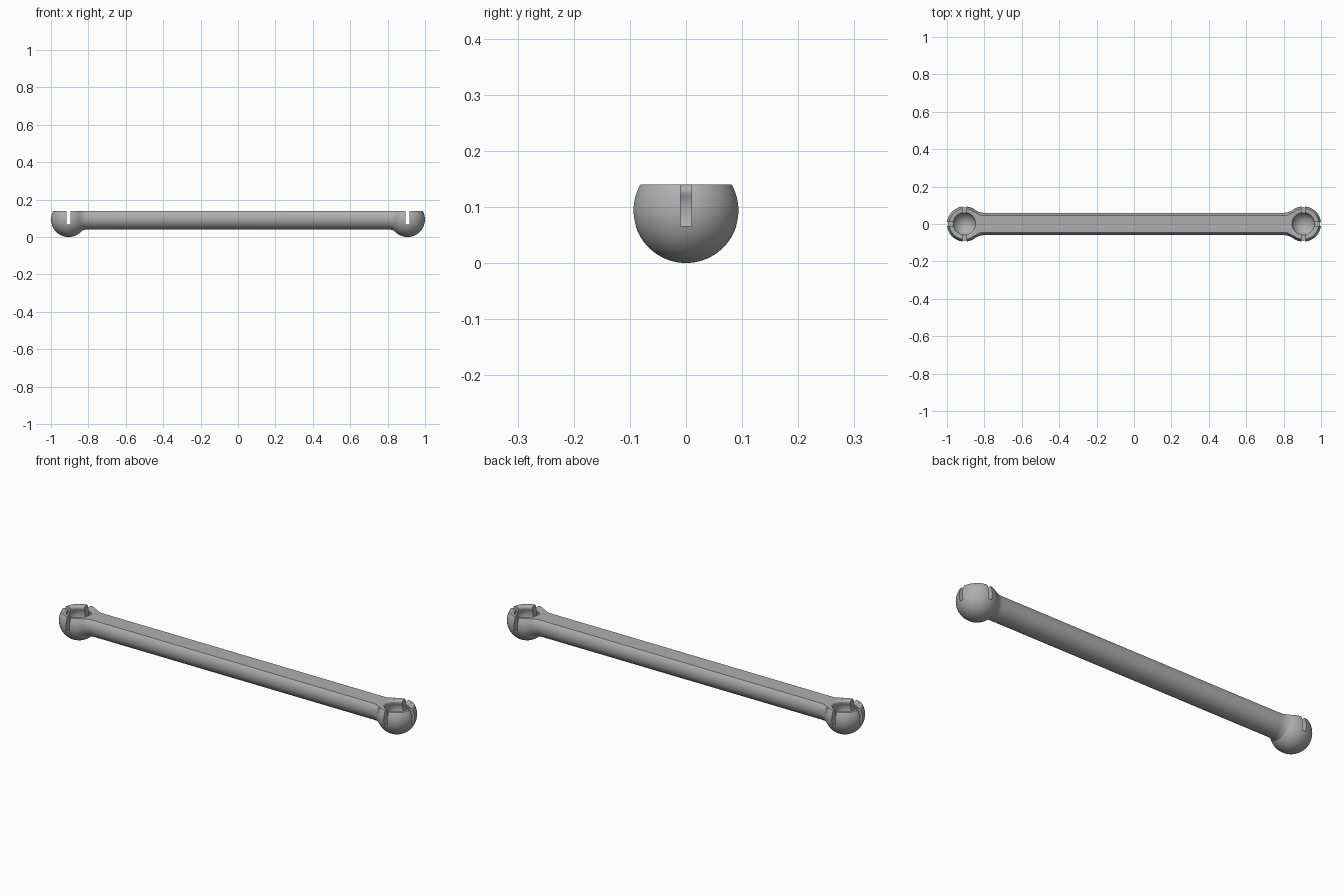
import bpy, bmesh
from math import sin, cos, pi, radians, sqrt
from mathutils import Matrix, Vector

if "Cube" in bpy.data.objects:
    bpy.data.objects.remove(bpy.data.objects["Cube"])

END_X = 0.906      # socket centre distance from the middle
BALL_R = 0.094     # ball radius, also its centre height
CAVITY_R = 0.065
TOP = 0.14         # height of the flat top
ROD_Z, ROD_R = 0.10, 0.06

grey = bpy.data.materials.new("plain grey")
grey.use_nodes = True
colour = (0.43, 0.43, 0.43, 1)
grey.diffuse_color = colour
grey.node_tree.nodes["Principled BSDF"].inputs["Base Color"].default_value = colour


def finish(name, bm):
    bmesh.ops.recalc_face_normals(bm, faces=bm.faces)
    mesh = bpy.data.meshes.new(name)
    bm.to_mesh(mesh)
    bm.free()
    mesh.materials.append(grey)
    obj = bpy.data.objects.new(name, mesh)
    bpy.context.collection.objects.link(obj)
    return obj


def lathe(name, profile, matrix, sides=64):
    """Turn (radius, height) points around z, cap both ends, then place."""
    bm = bmesh.new()
    rings = [[bm.verts.new((r * cos(2 * pi * i / sides), r * sin(2 * pi * i / sides), h))
              for i in range(sides)] for r, h in profile]
    for a, b in zip(rings, rings[1:]):
        for i in range(sides):
            j = (i + 1) % sides
            bm.faces.new((a[i], a[j], b[j], b[i]))
    bm.faces.new(rings[0])
    bm.faces.new(rings[-1])
    bm.transform(matrix)
    return finish(name, bm)


def box(name, low, high):
    bm = bmesh.new()
    bmesh.ops.create_cube(bm, size=1)
    low, high = Vector(low), Vector(high)
    bm.transform(Matrix.Translation((low + high) / 2) @ Matrix.Diagonal((*(high - low), 1)))
    return finish(name, bm)


def combine(target, tool, operation):
    mod = target.modifiers.new(tool.name, 'BOOLEAN')
    mod.object, mod.operation, mod.solver = tool, operation, 'EXACT'
    bpy.context.view_layer.objects.active = target
    bpy.ops.object.modifier_apply(modifier=mod.name)
    bpy.data.objects.remove(tool)


def arc(radius, start, end, steps):
    angles = [radians(start + (end - start) * i / steps) for i in range(steps + 1)]
    return [(radius * cos(a), radius * sin(a)) for a in angles]


# Rod with a flared fillet where it meets each ball
flare = [(ROD_R + 0.015 * (t / 6) ** 2, 0.805 + 0.045 * t / 6) for t in range(7)]
rod_profile = [(r, -h) for r, h in reversed(flare)] + flare
rod = lathe("connecting_rod", rod_profile,
            Matrix.Translation((0, 0, ROD_Z)) @ Matrix.Rotation(pi / 2, 4, 'Y'))

# Ball ends
for side in (-1, 1):
    ball = lathe("ball_end", arc(BALL_R, -89, 89, 40),
                 Matrix.Translation((side * END_X, 0, BALL_R)))
    combine(rod, ball, 'UNION')

# Flat top along the whole length
combine(rod, box("top_cutter", (-2, -1, TOP), (2, 1, 1)), 'DIFFERENCE')

# Round cavity with a softened lip, and three slots in each socket wall
LIP = 0.012
neck = sqrt(CAVITY_R ** 2 - 0.03 ** 2)
lip = [(neck + LIP - x, TOP - BALL_R - LIP + z) for x, z in arc(LIP, 0, 85, 6)]
cavity = arc(CAVITY_R, -89, 27, 26) + lip + [(lip[-1][0], 0.1)]
for side in (-1, 1):
    x = side * END_X
    combine(rod, lathe("cavity_cutter", cavity, Matrix.Translation((x, 0, BALL_R))), 'DIFFERENCE')
    combine(rod, box("cross_slot", (x - 0.01, -0.12, 0.066), (x + 0.01, 0.12, 0.2)), 'DIFFERENCE')
    ends = sorted((x, x + side * 0.12))
    combine(rod, box("end_slot", (ends[0], -0.01, 0.066), (ends[1], 0.01, 0.2)), 'DIFFERENCE')

# Smooth curves, sharp cut edges
bpy.ops.object.select_all(action='DESELECT')
rod.select_set(True)
bpy.context.view_layer.objects.active = rod
bpy.ops.object.shade_smooth_by_angle(angle=radians(28))
